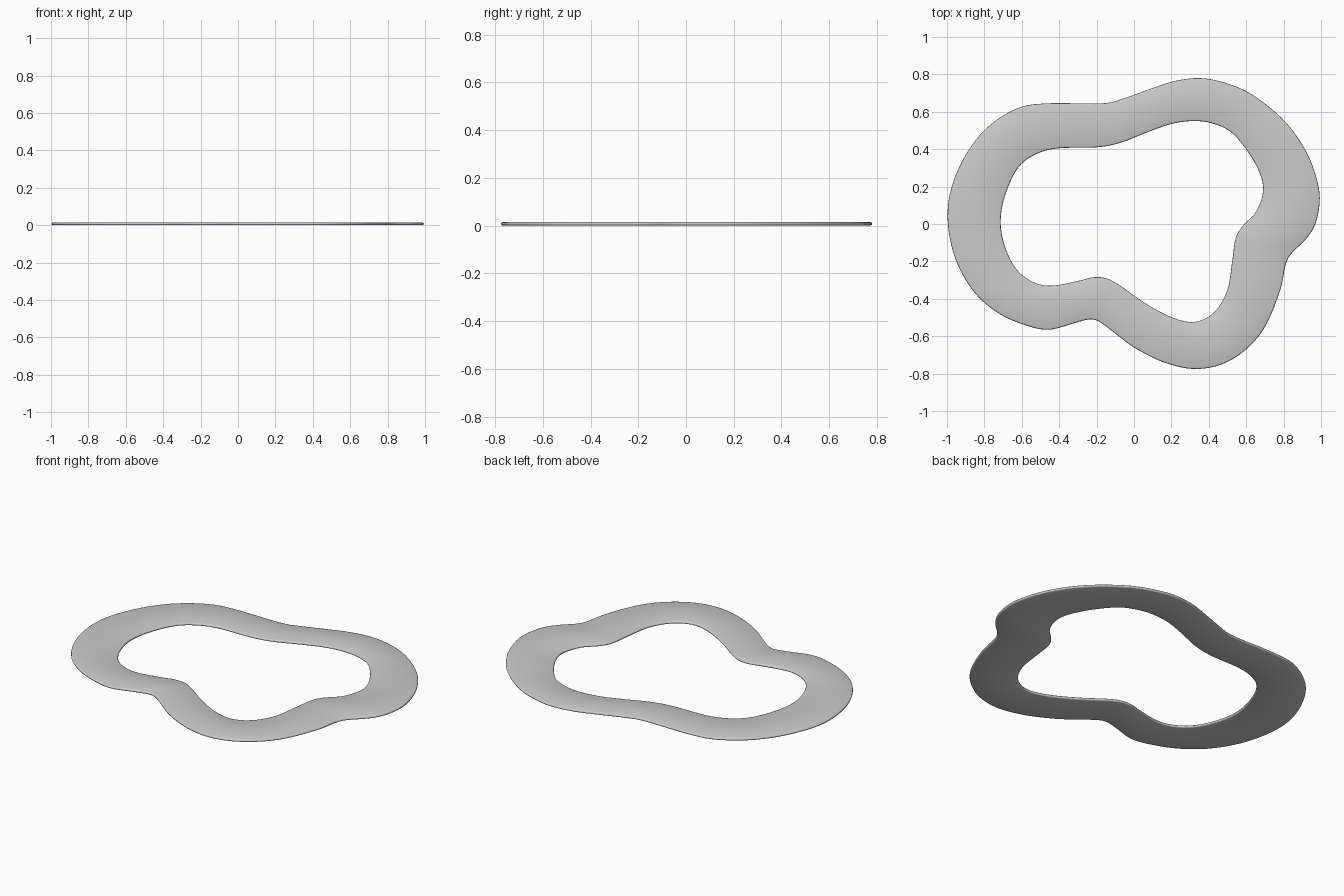
import bpy, bmesh, math
from mathutils import Vector

if "Cube" in bpy.data.objects:
    bpy.data.objects.remove(bpy.data.objects["Cube"])

# control points of the two outlines, clockwise from the top
OUTER = [(.35,.78),(.47,.76),(.6,.71),(.73,.62),(.84,.51),(.93,.37),(.98,.23),(.993,.12),
         (.97,0),(.92,-.08),(.84,-.16),(.81,-.22),(.78,-.36),(.7,-.55),(.6,-.67),(.47,-.75),
         (.32,-.775),(.16,-.74),(0,-.66),(-.12,-.57),(-.19,-.52),(-.24,-.51),(-.32,-.53),
         (-.45,-.565),(-.57,-.545),(-.72,-.48),(-.85,-.37),(-.95,-.2),(-.995,0),(-.98,.18),
         (-.9,.37),(-.78,.52),(-.62,.62),(-.46,.645),(-.17,.645),(-.06,.67),(.08,.72),(.22,.765)]
INNER = [(.31,.55),(.41,.54),(.52,.49),(.62,.37),(.68,.25),(.688,.16),(.65,.06),(.59,0),
         (.545,-.07),(.525,-.2),(.5,-.35),(.44,-.46),(.36,-.515),(.28,-.522),(.17,-.485),
         (.04,-.41),(-.08,-.325),(-.15,-.29),(-.22,-.285),(-.3,-.305),(-.44,-.33),(-.54,-.31),
         (-.63,-.24),(-.69,-.12),(-.713,.01),(-.69,.15),(-.62,.3),(-.52,.375),(-.4,.405),
         (-.2,.41),(-.07,.435),(.07,.49),(.2,.535)]
N = 180          # samples around the ring
R = 0.0075       # edge rounding radius, half the thickness


def smooth_loop(ctrl, steps=12):
    """Closed Catmull-Rom spline through the control points."""
    p = [Vector(c) for c in ctrl]
    n, out = len(p), []
    for i in range(n):
        a, b, c, d = p[i - 1], p[i], p[(i + 1) % n], p[(i + 2) % n]
        for s in range(steps):
            t = s / steps
            out.append(0.5 * (2 * b + (c - a) * t + (2 * a - 5 * b + 4 * c - d) * t * t
                              + (3 * b - a - 3 * c + d) * t ** 3))
    return out


def radial_samples(ctrl):
    """Resample the outline at even angles so both loops pair up."""
    polar = sorted((math.atan2(q.y, q.x), q.length) for q in smooth_loop(ctrl))
    polar = [(polar[-1][0] - math.tau, polar[-1][1])] + polar + [(polar[0][0] + math.tau, polar[0][1])]
    pts, j = [], 0
    for i in range(N):
        ang = -math.pi + math.tau * i / N
        while polar[j + 1][0] < ang:
            j += 1
        (a0, r0), (a1, r1) = polar[j], polar[j + 1]
        r = r0 + (r1 - r0) * (ang - a0) / max(a1 - a0, 1e-9)
        pts.append(Vector((r * math.cos(ang), r * math.sin(ang))))
    return pts


def shifted(pts, dist):
    """Offset a loop along its outward normals."""
    out = []
    for i, q in enumerate(pts):
        t = (pts[(i + 1) % N] - pts[i - 1]).normalized()
        out.append(q + Vector((t.y, -t.x)) * dist)
    return out


# ring: closed cross-section with rounded rims swept round both outlines
outer, inner = radial_samples(OUTER), radial_samples(INNER)
bm = bmesh.new()
loops = []
for pts, side in ((outer, 1), (inner, -1)):
    for k in range(5):
        a = -math.pi / 2 + math.pi * k / 4
        z = R + R * math.sin(a) * side
        ring = shifted(pts, -side * R * (1 - math.cos(a)))
        loops.append([bm.verts.new((q.x, q.y, z)) for q in ring])
for k, low in enumerate(loops):
    high = loops[(k + 1) % len(loops)]
    for i in range(N):
        j = (i + 1) % N
        bm.faces.new((low[i], low[j], high[j], high[i]))
bmesh.ops.recalc_face_normals(bm, faces=bm.faces)
mesh = bpy.data.meshes.new("wavy_ring")
bm.to_mesh(mesh)
bm.free()
ring_obj = bpy.data.objects.new("wavy_ring", mesh)
bpy.context.collection.objects.link(ring_obj)
bpy.context.view_layer.objects.active = ring_obj
ring_obj.select_set(True)
bpy.ops.object.shade_smooth_by_angle(angle=math.radians(50))
